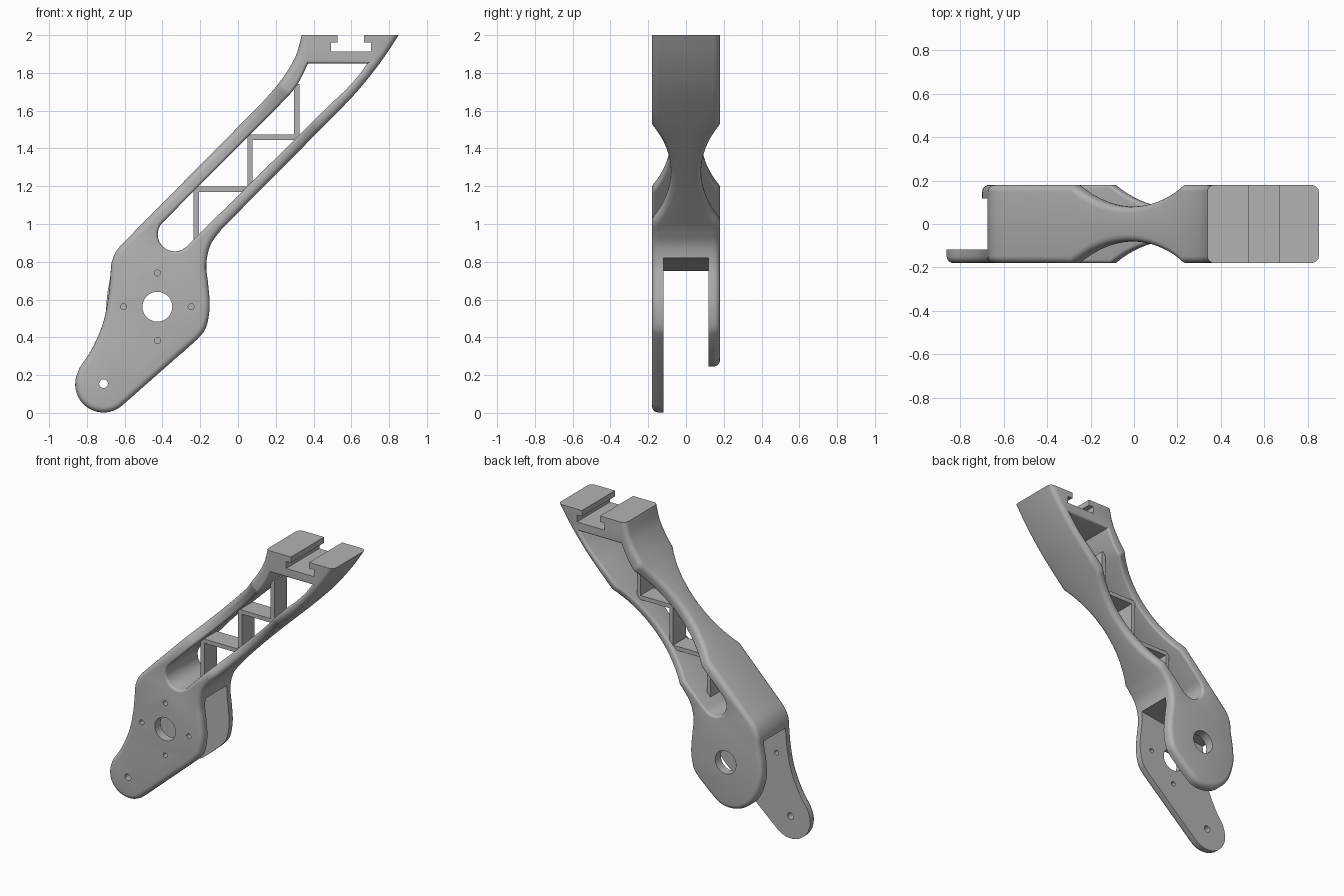
import bpy, bmesh, math
from mathutils import Vector

cube = bpy.data.objects.get("Cube")
if cube:
    bpy.data.objects.remove(cube, do_unlink=True)

grey = bpy.data.materials.new("plain grey")
grey.use_nodes = True
colour = (0.45, 0.45, 0.45, 1)
grey.diffuse_color = colour
grey.node_tree.nodes["Principled BSDF"].inputs["Base Color"].default_value = colour

HALF = 0.18      # half depth of the arm
SLOT = 0.118     # half depth of the fork gap
ROOT2 = math.sqrt(2)


def arc(cx, cz, r, a0, a1, n):
    steps = [math.radians(a0 + (a1 - a0) * i / n) for i in range(n + 1)]
    return [Vector((cx + r * math.cos(a), cz + r * math.sin(a))) for a in steps]


def circle(cx, cz, r, n=32):
    return arc(cx, cz, r, 0, 360, n)[:-1]


def spline(pts, n=5):
    """Catmull-Rom curve through the points, ends included."""
    p = [Vector(q) for q in pts]
    p = [2 * p[0] - p[1]] + p + [2 * p[-1] - p[-2]]
    out = []
    for a, b, c, d in zip(p, p[1:], p[2:], p[3:]):
        for i in range(n):
            t = i / n
            out.append(0.5 * (2 * b + (c - a) * t + (2 * a - 5 * b + 4 * c - d) * t * t
                              + (3 * b - a - 3 * c + d) * t ** 3))
    return out + [p[-2]]


def inset(pts, d):
    """Move a closed loop to its left by d."""
    out = []
    for i, p in enumerate(pts):
        e1 = (p - pts[i - 1]).normalized()
        e2 = (pts[(i + 1) % len(pts)] - p).normalized()
        n1, n2 = Vector((-e1.y, e1.x)), Vector((-e2.y, e2.x))
        out.append(p + (n1 + n2) * d / (1 + n1.dot(n2)))
    return out


def new_object(name, bm):
    mesh = bpy.data.meshes.new(name)
    bmesh.ops.recalc_face_normals(bm, faces=bm.faces)
    bm.to_mesh(mesh)
    bm.free()
    obj = bpy.data.objects.new(name, mesh)
    bpy.context.collection.objects.link(obj)
    mesh.materials.append(grey)
    return obj


def cutter(name, prisms):
    bm = bmesh.new()
    for pts, y0, y1 in prisms:
        face = bm.faces.new([bm.verts.new((p[0], y0, p[1])) for p in pts])
        geom = bmesh.ops.extrude_face_region(bm, geom=[face])["geom"]
        verts = [v for v in geom if isinstance(v, bmesh.types.BMVert)]
        bmesh.ops.translate(bm, verts=verts, vec=(0, y1 - y0, 0))
    obj = new_object(name, bm)
    obj.hide_render = True
    return obj


def waist_depth(s):
    """Depth of the circular scallop at distance s along the arm."""
    middle, chord, depth = 1.02, 0.365, 0.1
    r = (chord ** 2 + depth ** 2) / (2 * depth)
    return max(0, math.sqrt(max(0, r * r - (s - middle) ** 2)) - r + depth)


def half_arm(name, side, loops):
    """Half of the arm from the middle plane outwards, with rounded rims."""
    bm = bmesh.new()
    seam, rim = [], []
    for pts, radius in loops:
        rings = [(0, 0)]
        for i in range(5):
            a = math.radians(22.5 * i)
            rings.append((radius * (1 - math.cos(a)), HALF - radius * (1 - math.sin(a))))
        layers = [[bm.verts.new((p.x, side * y, p.y)) for p in inset(pts, d)] for d, y in rings]
        n = len(pts)
        for lo, hi in zip(layers, layers[1:]):
            for i in range(n):
                j = (i + 1) % n
                bm.faces.new((lo[i], lo[j], hi[j], hi[i]))
        for layer, edges in ((layers[0], seam), (layers[-1], rim)):
            edges += [bm.edges.get((layer[i], layer[i - 1])) for i in range(n)]
    for edges in (seam, rim):
        bmesh.ops.triangle_fill(bm, edges=edges, use_beauty=True, normal=(0, side, 0))
    # slice across the arm, then press in the waist
    steps = 20
    for i in range(steps + 1):
        s = 0.655 + 0.73 * i / steps
        geom = bm.verts[:] + bm.edges[:] + bm.faces[:]
        bmesh.ops.bisect_plane(bm, geom=geom, dist=1e-5, plane_no=(1, 0, 1),
                               plane_co=(s / ROOT2, 0, s / ROOT2))
    for v in bm.verts:
        if abs(v.co.y) > 0.01:
            v.co.y -= side * waist_depth((v.co.x + v.co.z) / ROOT2)
    return new_object(name, bm)


# Outline: shared upper part, running from the right of the hub over the clamp
upper = (spline([(-0.215, 0.39), (-0.17, 0.45), (-0.15, 0.56), (-0.158, 0.68), (-0.168, 0.785),
                 (-0.145, 0.89), (-0.085, 0.975)])
         + spline([(0.54, 1.605), (0.625, 1.695), (0.70, 1.785), (0.775, 1.885), (0.85, 2.0),
                   (0.91, 2.1)])
         + spline([(0.36, 2.1), (0.337, 2.0), (0.31, 1.90), (0.262, 1.81), (0.20, 1.725),
                   (0.125, 1.64)])
         + spline([(-0.574, 0.934), (-0.638, 0.865), (-0.668, 0.80), (-0.675, 0.73)]))
front_low = (spline([(-0.677, 0.70), (-0.688, 0.60), (-0.717, 0.468), (-0.775, 0.336),
                     (-0.838, 0.24)])
             + arc(-0.712, 0.152, 0.15, 160, 312, 20))
back_low = spline([(-0.68, 0.70), (-0.695, 0.60), (-0.693, 0.49), (-0.645, 0.36), (-0.55, 0.272),
                   (-0.45, 0.246), (-0.37, 0.262), (-0.30, 0.314)])

# Long opening between the two rails (clockwise)
window = (arc(-0.335, 0.945, 0.09, 315, 135, 20)
          + spline([(0.22, 1.63), (0.29, 1.705), (0.335, 1.775), (0.37, 1.85)])
          + spline([(0.685, 1.85), (0.63, 1.775), (0.56, 1.70), (0.50, 1.645)]))

# Cutters: fork gap, T-slot of the clamp, bolt and shaft holes
fork_gap = [(-1, -0.1), (0.3, -0.1), (0.3, 0.884), (-1, 0.705)]
t_slot = [(0.2, 2), (0.528, 2), (0.528, 1.96), (0.492, 1.96), (0.492, 1.912), (0.703, 1.912),
          (0.703, 1.96), (0.666, 1.96), (0.666, 2), (1.1, 2), (1.1, 2.2), (0.2, 2.2)]
hub = (-0.427, 0.562)
holes = [(circle(*hub, 0.079, 48), -0.3, 0.3), (circle(-0.712, 0.155, 0.023), -0.3, -0.06)]
for k in range(4):
    a = k * math.pi / 2
    holes.append((circle(hub[0] + 0.179 * math.cos(a), hub[1] + 0.179 * math.sin(a), 0.016, 20),
                  -0.3, -0.06))
cutters = [cutter("slot_cutter", [(fork_gap, -SLOT, SLOT), (t_slot, -0.4, 0.4)]),
           cutter("hole_cutter", holes)]

# Cut both halves and weld them along the middle plane
arm = bmesh.new()
for name, side, low in (("front_half", -1, front_low), ("back_half", 1, back_low)):
    obj = half_arm(name, side, [(upper + low, 0.032), (window, 0.016)])
    for c in cutters:
        mod = obj.modifiers.new(c.name, "BOOLEAN")
        mod.operation, mod.solver, mod.object = "DIFFERENCE", "EXACT", c
    graph = bpy.context.evaluated_depsgraph_get()
    mesh = bpy.data.meshes.new_from_object(obj.evaluated_get(graph))
    arm.from_mesh(mesh)
    bpy.data.objects.remove(obj, do_unlink=True)
for c in cutters:
    bpy.data.objects.remove(c, do_unlink=True)
inner = [f for f in arm.faces if all(abs(v.co.y) < 1e-4 for v in f.verts)]
bmesh.ops.delete(arm, geom=inner, context="FACES")
bmesh.ops.remove_doubles(arm, verts=arm.verts, dist=1e-4)
body = new_object("forked_arm", arm)
bpy.ops.object.select_all(action="DESELECT")
body.select_set(True)
bpy.context.view_layer.objects.active = body
bpy.ops.object.shade_smooth_by_angle(angle=math.radians(30))

# Stepped struts between the rails
struts = [(-0.235, -0.207, 0.90, 1.198), (-0.235, 0.07, 1.17, 1.198), (0.05, 0.078, 1.17, 1.473),
          (0.05, 0.325, 1.445, 1.473), (0.297, 0.325, 1.445, 1.74)]
for i, (x0, x1, z0, z1) in enumerate(struts):
    bm = bmesh.new()
    bmesh.ops.create_cube(bm, size=1)
    bmesh.ops.scale(bm, verts=bm.verts, vec=(x1 - x0, 0.14, z1 - z0))
    bmesh.ops.translate(bm, verts=bm.verts, vec=((x0 + x1) / 2, 0, (z0 + z1) / 2))
    new_object(f"strut_{i + 1}", bm)
